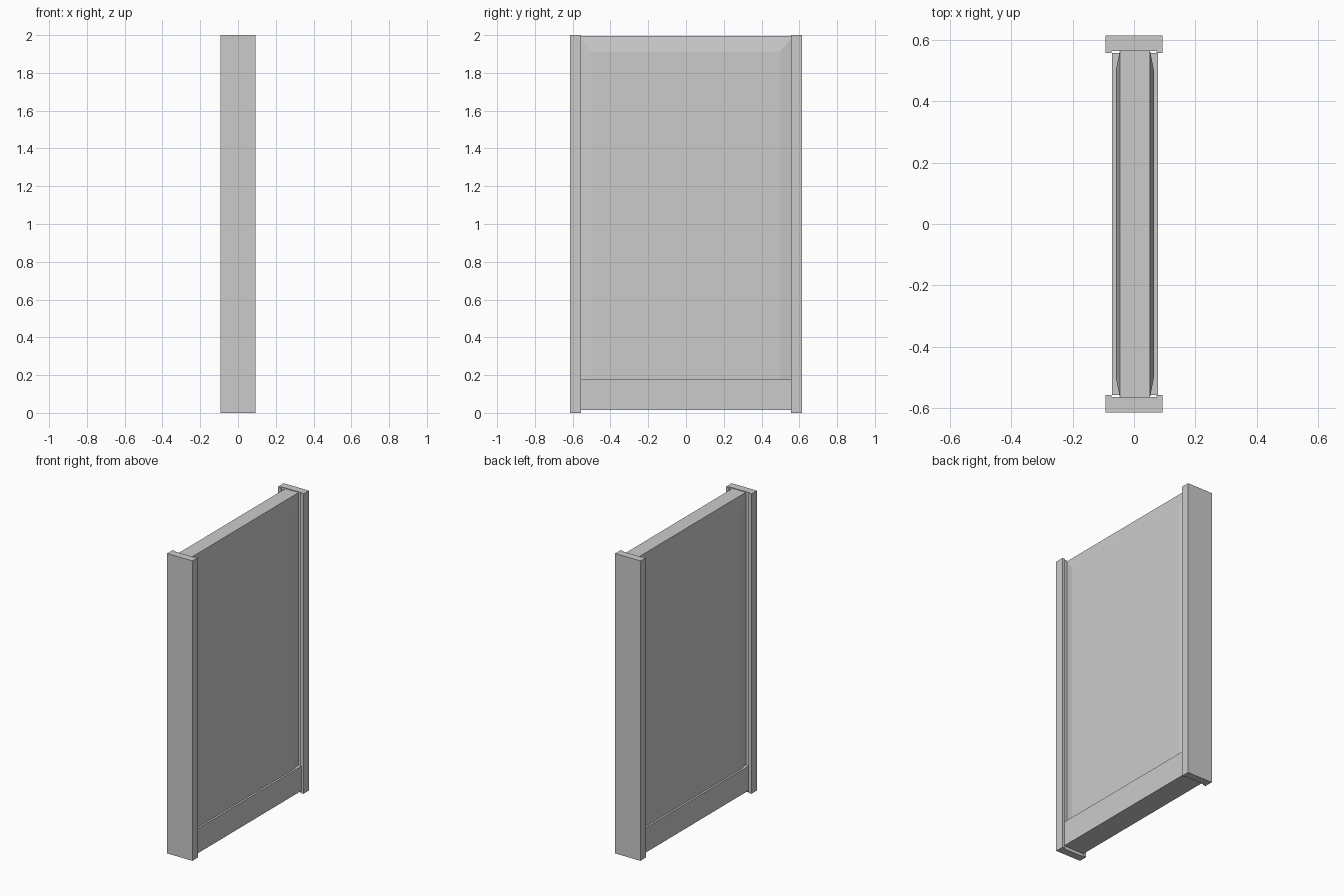
import bpy, bmesh

if "Cube" in bpy.data.objects:
    bpy.data.objects.remove(bpy.data.objects["Cube"])

CX = 0.003  # panel and base sit slightly off the post centre line


def make_object(name, bm):
    bmesh.ops.recalc_face_normals(bm, faces=bm.faces)
    mesh = bpy.data.meshes.new(name)
    bm.to_mesh(mesh)
    bm.free()
    ob = bpy.data.objects.new(name, mesh)
    bpy.context.collection.objects.link(ob)
    return ob


def prism(name, outline, z0, z1):
    bm = bmesh.new()
    face = bm.faces.new([bm.verts.new((x, y, z0)) for x, y in outline])
    ext = bmesh.ops.extrude_face_region(bm, geom=[face])
    verts = [g for g in ext["geom"] if isinstance(g, bmesh.types.BMVert)]
    bmesh.ops.translate(bm, verts=verts, vec=(0, 0, z1 - z0))
    return make_object(name, bm)


# Upright posts with a shallow groove that holds the panel
for name, s in (("front_post", -1), ("back_post", 1)):
    half = [(0.093, 0.614), (0.093, 0.556), (0.073, 0.556), (0.073, 0.564)]
    outline = half + [(-x, y) for x, y in reversed(half)]
    prism(name, [(x, y * s) for x, y in outline], 0, 2)

# Base rail
prism("base_rail", [(CX - 0.075, -0.557), (CX + 0.075, -0.557),
                    (CX + 0.075, 0.557), (CX - 0.075, 0.557)], 0.016, 0.18)

# Raised panel: faces slope back to thin edges at the sides and top
bm = bmesh.new()
rims = []
for s in (-1, 1):
    def path(x, y, top):
        return [bm.verts.new((CX + s * x, py, pz)) for py, pz in
                ((-y, 0.1), (-y, top), (y, top), (y, 0.1))]
    rim, field = path(0.049, 0.564, 1.995), path(0.062, 0.5, 1.912)
    bm.faces.new(field)
    for i in range(3):
        bm.faces.new((rim[i], rim[i + 1], field[i + 1], field[i]))
    rims.append((rim, field))
(ra, fa), (rb, fb) = rims
for i in range(3):
    bm.faces.new((ra[i], ra[i + 1], rb[i + 1], rb[i]))
bm.faces.new((ra[0], fa[0], fa[3], ra[3], rb[3], fb[3], fb[0], rb[0]))
make_object("raised_panel", bm)
